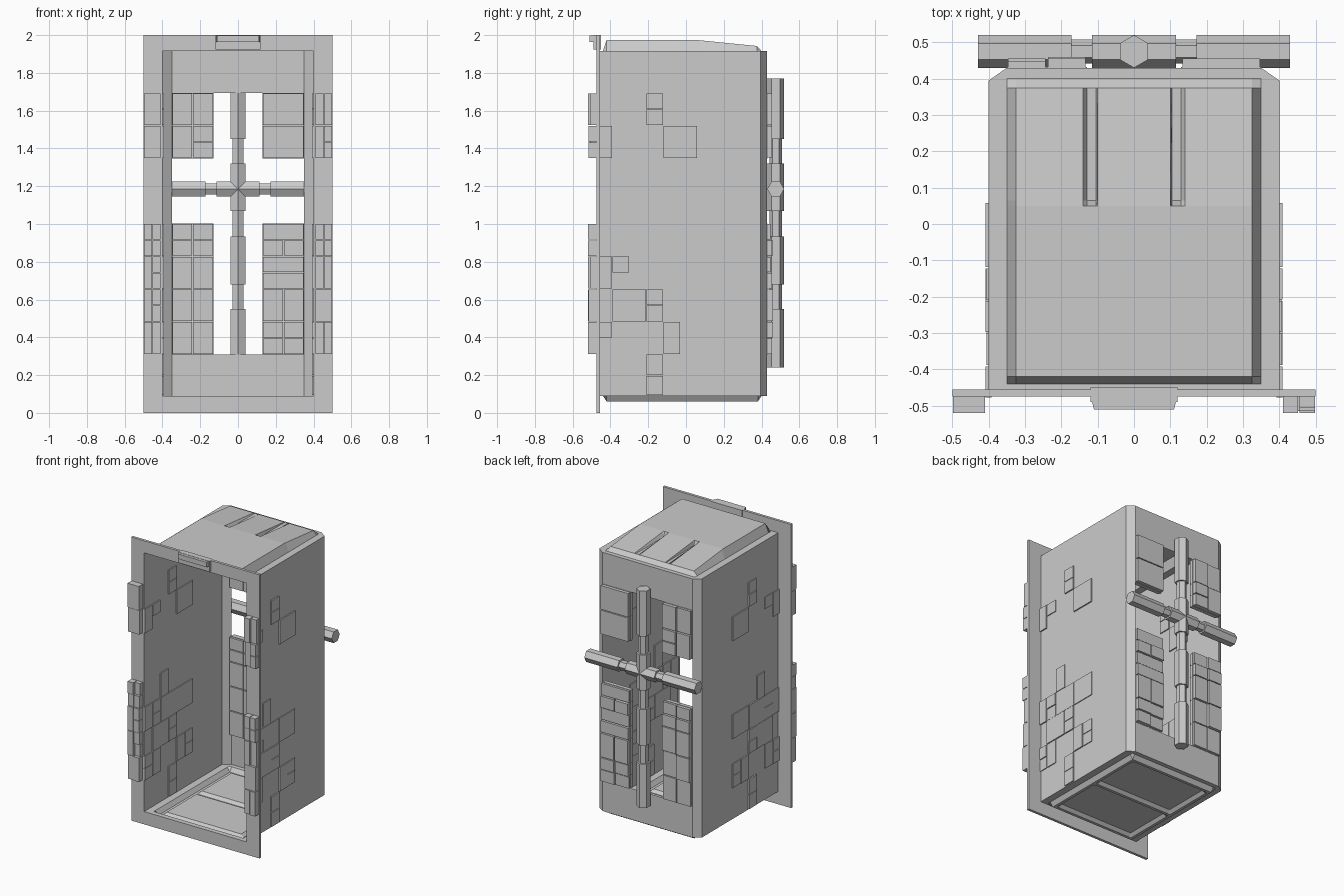
import bpy
import bmesh
import math
import random
from mathutils import Matrix, Vector

random.seed(4)
if "Cube" in bpy.data.objects:
    bpy.data.objects.remove(bpy.data.objects["Cube"])

# Single plain material
grey = bpy.data.materials.new("light grey")
grey.use_nodes = True
COLOUR = (0.6, 0.6, 0.6, 1)
grey.diffuse_color = COLOUR
grey.node_tree.nodes["Principled BSDF"].inputs["Base Color"].default_value = COLOUR


def finish(name, bm, recalc=True):
    if recalc:
        bmesh.ops.recalc_face_normals(bm, faces=bm.faces)
    mesh = bpy.data.meshes.new(name)
    bm.to_mesh(mesh)
    bm.free()
    mesh.materials.append(grey)
    obj = bpy.data.objects.new(name, mesh)
    bpy.context.collection.objects.link(obj)
    return obj


def add_box(bm, lo, hi):
    lo, hi = Vector(lo), Vector(hi)
    size = Matrix.Diagonal((*(hi - lo), 1))
    bmesh.ops.create_cube(bm, size=1, matrix=Matrix.Translation((lo + hi) / 2) @ size)


def boxes(name, pairs):
    bm = bmesh.new()
    for lo, hi in pairs:
        add_box(bm, lo, hi)
    return finish(name, bm)


def height_sheet(name, xs, ys, height, up):
    """Grid of flat faces whose z follows a rule."""
    bm = bmesh.new()
    grid = [[bm.verts.new((x, y, height(x, y))) for y in ys] for x in xs]
    for a, b in zip(grid, grid[1:]):
        for j in range(len(ys) - 1):
            quad = [a[j], b[j], b[j + 1], a[j + 1]]
            bm.faces.new(quad if up else quad[::-1])
    return finish(name, bm, recalc=False)


# Main measurements
FRONT, BACK, SIDE, FLAT = -0.46, 0.43, 0.4, 0.35
CORNER = 0.395
LOW, HIGH = 0.09, 1.915
STEP = 0.0865
SILL = 0.31
PLATE_X, PLATE_Y0, PLATE_Y1 = 0.35, -0.44, 0.4
outline = [(-SIDE, FRONT), (-SIDE, CORNER), (-FLAT, BACK),
           (FLAT, BACK), (SIDE, CORNER), (SIDE, FRONT)]
plate_loop = [(-PLATE_X, PLATE_Y0), (PLATE_X, PLATE_Y0),
              (PLATE_X, PLATE_Y1), (-PLATE_X, PLATE_Y1)]


# Shell walls, with the window left open across the flat of the back
def wall(bm, a, b, z0, z1):
    bm.faces.new([bm.verts.new(p) for p in
                  ((*a, z0), (*a, z1), (*b, z1), (*b, z0))])


bm = bmesh.new()
for i, (a, b) in enumerate(zip(outline, outline[1:])):
    spans = [(LOW, SILL), (SILL + 16 * STEP, HIGH)] if i == 2 else [(LOW, HIGH)]
    for z0, z1 in spans:
        wall(bm, a, b, z0, z1)
finish("shell_walls", bm, recalc=False)

# Rims joining the walls to the roof and floor plates
for name, z in (("floor_rim", LOW), ("roof_rim", HIGH)):
    bm = bmesh.new()
    edges = []
    for loop in (outline, plate_loop):
        vs = [bm.verts.new((x, y, z)) for x, y in loop]
        edges += [bm.edges.new((vs[k - 1], vs[k])) for k in range(len(vs))]
    bmesh.ops.triangle_fill(bm, edges=edges, use_beauty=True)
    up = z == HIGH
    for f in bm.faces:
        f.normal_update()
        if (f.normal.z > 0) != up:
            f.normal_flip()
    finish(name, bm, recalc=False)


# Roof plate: flat in front, sloping to the back, two flat-bottomed grooves
def roof_height(x, y):
    if abs(x) > 0.34 or y in (PLATE_Y0, PLATE_Y1):
        return HIGH
    z = 1.975 - max(0, y - 0.05) * 0.1
    if 0.1 < abs(x) < 0.139 and y > 0.06:
        z = min(z, 1.943)
    return z


half = [0.1, 0.105, 0.13, 0.14, 0.325, 0.35]
height_sheet("roof_plate", [-x for x in half[::-1]] + half,
             [PLATE_Y0, -0.42, 0.05, 0.065, 0.375, PLATE_Y1], roof_height, True)


# Floor plate: raised border and a cross rib around two recessed panels
def floor_height(x, y):
    if abs(x) > 0.34 or y in (PLATE_Y0, PLATE_Y1):
        return LOW
    border = abs(x) > 0.3 or y < -0.39 or y > 0.35
    return 0.06 if border or abs(y + 0.02) < 0.015 else 0.08


height_sheet("floor_plate", [-0.35, -0.33, -0.31, -0.29, 0.29, 0.31, 0.33, 0.35],
             [PLATE_Y0, -0.42, -0.4, -0.38, -0.05, -0.03, -0.01, 0.01, 0.34, 0.36, 0.38, PLATE_Y1],
             floor_height, False)

# Front flange around the opening
Y0, Y1 = -0.475, -0.456
boxes("front_flange", [
    ((-0.5, Y0, 0), (-SIDE, Y1, 2)), ((SIDE, Y0, 0), (0.5, Y1, 2)),
    ((-SIDE, Y0, 0), (SIDE, Y1, LOW)), ((-SIDE, Y0, HIGH), (SIDE, Y1, 2))])

# Latch on the top of the flange
boxes("latch_base", [((-0.12, -0.49, 1.925), (0.12, -0.45, 2))])
latch = boxes("latch_bar", [((-0.12, -0.51, 1.963), (0.12, -0.47, 1.998))])
for v in latch.data.vertices:
    if v.co.y < -0.5:
        v.co.x *= 0.92


# Hexagonal bars forming the cross behind the window
def hex_bar(name, axis, pieces):
    bm = bmesh.new()
    turn = Matrix.Rotation(math.pi / 2, 4, 'Y') if axis == 'X' else Matrix()
    place = Vector((0, 0.475, 1.185 if axis == 'X' else 0))
    for a, b, r in pieces:
        m = (Matrix.Translation(place) @ turn @ Matrix.Translation((0, 0, (a + b) / 2)))
        bmesh.ops.create_cone(bm, cap_ends=True, segments=6, radius1=r,
                              radius2=r, depth=b - a, matrix=m)
    return finish(name, bm)


THICK, THIN = 0.045, 0.033
stops = [0.24, 0.55, 0.68, 0.935, 1.07, 1.32, 1.45, 1.77]
hex_bar("upright_bar", 'Z', [(a, b, THIN if i % 2 else THICK)
                             for i, (a, b) in enumerate(zip(stops, stops[1:]))])
stops = [-0.43, -0.172, -0.115, 0.115, 0.172, 0.43]
hex_bar("cross_bar", 'X', [(a, b, THIN if i % 2 else THICK)
                           for i, (a, b) in enumerate(zip(stops, stops[1:]))])


# Block panels: cells are (column, row, width, height) on a shared row grid
def panels(name, cells, start, width, place, gap=0.003):
    pairs = []
    for c, r, w, h in cells:
        u0, u1 = start + c * width + gap, start + (c + w) * width - gap
        z0, z1 = SILL + r * STEP + gap, SILL + (r + h) * STEP - gap
        pairs.append(place(u0, u1, z0, z1))
    return boxes(name, pairs)


def on_flange(u0, u1, z0, z1):
    return (u0, random.choice([-0.52, -0.515, -0.505]), z0), (u1, -0.47, z1)


def on_window(u0, u1, z0, z1):
    return (u0, 0.4, z0), (u1, random.choice([0.448, 0.455, 0.46]), z1)


two_by = lambda r, h: [(0, r, 1, h), (1, r, 1, h)]
flange_right = [(0, 14, 2, 2), (0, 12, 2, 2), *two_by(7, 1), *two_by(6, 1),
                (0, 4, 1, 2), (1, 5, 1, 1), (1, 4, 1, 1), (0, 2, 1, 2),
                (1, 3, 1, 1), (1, 2, 1, 1), *two_by(0, 2)]
flange_left = [*two_by(14, 2), (0, 12, 1, 2), (1, 13, 1, 1), (1, 12, 1, 1),
               *two_by(7, 1), *two_by(6, 1), *two_by(4, 2), (0, 2, 2, 2), *two_by(0, 2)]
panels("flange_blocks_right", flange_right, -0.5, 0.046, on_flange, 0.002)
panels("flange_blocks_left", flange_left, 0.408, 0.046, on_flange, 0.002)

window_right = [*two_by(14, 2), (0, 12, 1, 2), (1, 13, 1, 1), (1, 12, 1, 1),
                *two_by(7, 1), *two_by(6, 1), *two_by(4, 2), *two_by(2, 2), *two_by(0, 2)]
window_left = [(0, 14, 2, 2), (0, 12, 2, 2), (0, 7, 2, 1), *two_by(6, 1),
               (0, 5, 2, 1), (0, 4, 2, 1), *two_by(2, 2), *two_by(1, 1), *two_by(0, 1)]
panels("window_blocks_right", window_right, -FLAT, 0.11, on_window)
panels("window_blocks_left", window_left, 0.13, 0.11, on_window)
boxes("window_backing", [((x, 0.415, SILL + r * STEP), (x + 0.22, 0.432, SILL + (r + h) * STEP))
                         for x in (-FLAT, 0.13) for r, h in ((0, 8), (12, 4))])

# Thin panels on both side walls, showing inside and outside
side_cells = [(3, 15, 1, 1), (3, 14, 1, 1), (4, 12, 2, 2), (0, 12, 1, 2), (1, 13, 1, 1),
              (2, 6, 1, 2), (0, 4, 1, 2), (1, 5, 1, 1), (1, 4, 1, 1), (2, 4, 2, 2),
              (4, 4, 2, 2), (1, 2, 2, 2), (3, 3, 1, 1), (3, 2, 1, 1), (0, 1, 1, 1),
              (0, 0, 1, 1), (1, 0, 1, 2), (5, 1, 1, 1), (4, 0, 1, 2), (5, 0, 1, 1),
              (3, -1.3, 1, 1.3), (3, -2.5, 1, 1.2)]
for name, side in (("left", 1), ("right", -1)):
    def on_side(u0, u1, z0, z1, side=side):
        out = random.choice([0.406, 0.409])
        a, b = sorted((side * 0.392, side * out))
        return (a, u0, z0), (b, u1, z1)
    panels("side_panels_" + name, side_cells, -0.48, 0.09, on_side, 0.002)
